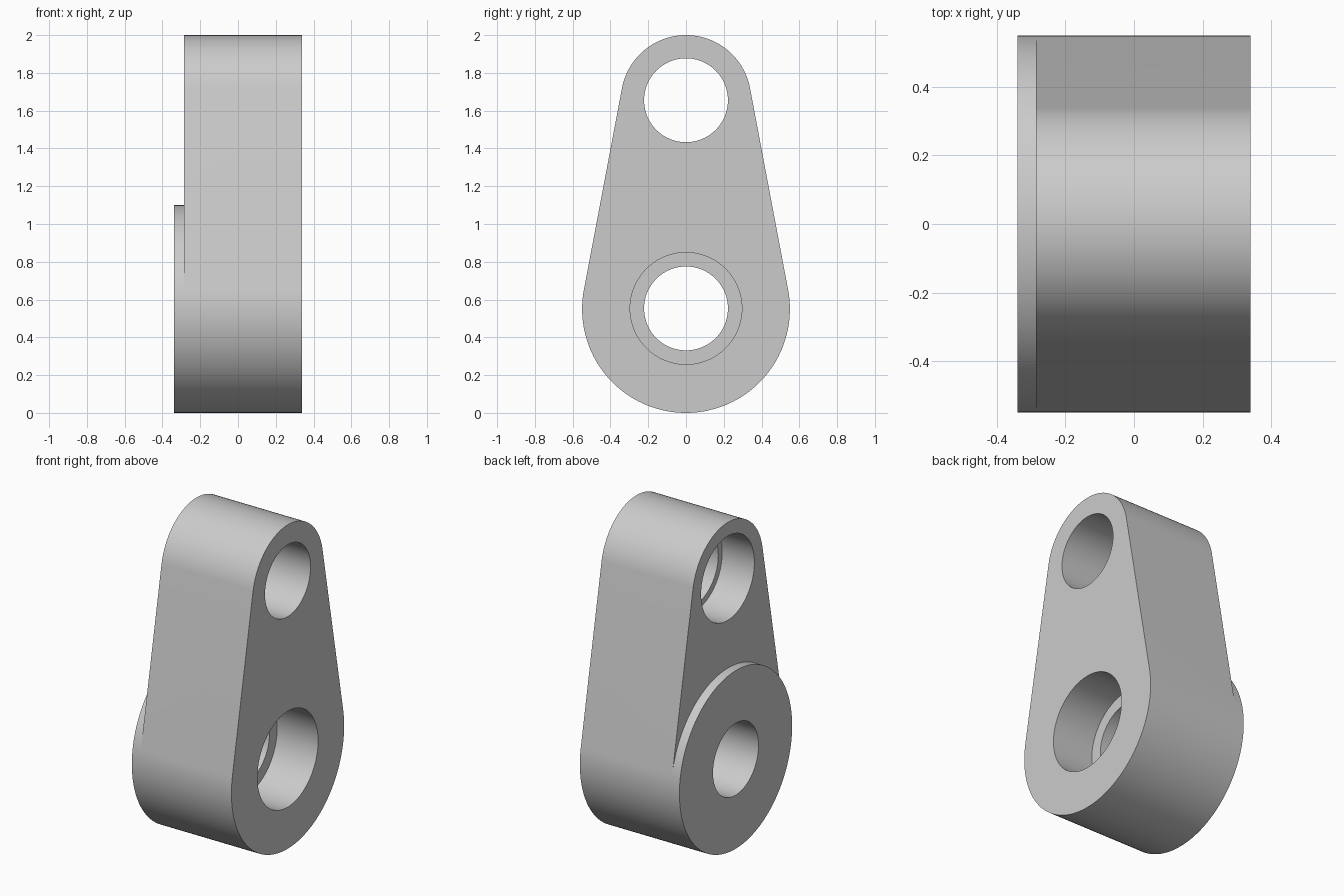
import bpy, bmesh
from math import sin, cos, pi, asin

cube = bpy.data.objects.get("Cube")
if cube:
    bpy.data.objects.remove(cube, do_unlink=True)

# Main dimensions
X_BOSS, X_BACK, X_FACE = -0.34, -0.285, 0.34
LOW_Z, LOW_R = 0.55, 0.55
TOP_Z, TOP_R = 1.655, 0.345
BORE_R = 0.222
TANGENT = asin((LOW_R - TOP_R) / (TOP_Z - LOW_Z))

grey = bpy.data.materials.new("plain_grey")
grey.use_nodes = True
colour = (0.6, 0.6, 0.6, 1)
grey.diffuse_color = colour
grey.node_tree.nodes["Principled BSDF"].inputs["Base Color"].default_value = colour


def arc(z, r, start, end, steps):
    """Points (y, z) along an arc, both ends included."""
    angles = [start + (end - start) * i / steps for i in range(steps + 1)]
    return [(r * cos(t), z + r * sin(t)) for t in angles]


def place(bm, points, x):
    return [bm.verts.new((x, y, z)) for y, z in points]


def strip(bm, a, b, closed=False):
    for i in range(len(a) if closed else len(a) - 1):
        j = (i + 1) % len(a)
        bm.faces.new((a[i], a[j], b[j], b[i]))


def finish(bm, name):
    bmesh.ops.recalc_face_normals(bm, faces=bm.faces[:])
    mesh = bpy.data.meshes.new(name)
    bm.to_mesh(mesh)
    bm.free()
    mesh.materials.append(grey)
    obj = bpy.data.objects.new(name, mesh)
    bpy.context.collection.objects.link(obj)
    return obj


def stepped_cutter(name, z, profile):
    """Round cutter turned from (x, radius) pairs."""
    bm = bmesh.new()
    rings = [place(bm, arc(z, r, 0, 2 * pi, 96)[:-1], x) for x, r in profile]
    for a, b in zip(rings, rings[1:]):
        strip(bm, a, b, closed=True)
    bm.faces.new(rings[0])
    bm.faces.new(rings[-1])
    obj = finish(bm, name)
    obj.hide_render = True
    return obj


# Tapered link with a round boss standing proud on its right side
under = arc(LOW_Z, LOW_R, pi - TANGENT, 2 * pi + TANGENT, 80)
over = arc(LOW_Z, LOW_R, TANGENT, pi - TANGENT, 64)[1:-1]
crown = arc(TOP_Z, TOP_R, TANGENT, pi - TANGENT, 64)

bm = bmesh.new()
under0, under1, under2 = [place(bm, under, x) for x in (X_BOSS, X_BACK, X_FACE)]
over0, over1 = [place(bm, over, x) for x in (X_BOSS, X_BACK)]
crown1, crown2 = [place(bm, crown, x) for x in (X_BACK, X_FACE)]

strip(bm, under0, under1)
strip(bm, under1, under2)
strip(bm, [under0[-1]] + over0 + [under0[0]], [under1[-1]] + over1 + [under1[0]])
strip(bm, [under1[-1]] + crown1 + [under1[0]], [under2[-1]] + crown2 + [under2[0]])
bm.faces.new(under0 + over0)
bm.faces.new([under1[-1]] + crown1 + [under1[0]] + over1[::-1])
bm.faces.new(under2 + crown2)
link = finish(bm, "link_body")

# Counterbored holes, opening wide on opposite sides
cutters = [
    stepped_cutter("lower_bore", LOW_Z + 0.003,
                   [(-0.5, BORE_R), (0.06, BORE_R), (0.06, 0.296), (0.5, 0.296)]),
    stepped_cutter("upper_bore", TOP_Z,
                   [(-0.5, 0.26), (-0.065, 0.26), (-0.065, BORE_R), (0.5, BORE_R)]),
]

bpy.ops.object.select_all(action='DESELECT')
bpy.context.view_layer.objects.active = link
link.select_set(True)
for cutter in cutters:
    mod = link.modifiers.new(cutter.name, 'BOOLEAN')
    mod.operation = 'DIFFERENCE'
    mod.solver = 'EXACT'
    mod.object = cutter
    bpy.ops.object.modifier_apply(modifier=mod.name)
    bpy.data.objects.remove(cutter, do_unlink=True)

bpy.ops.object.shade_smooth_by_angle(angle=pi / 6)
